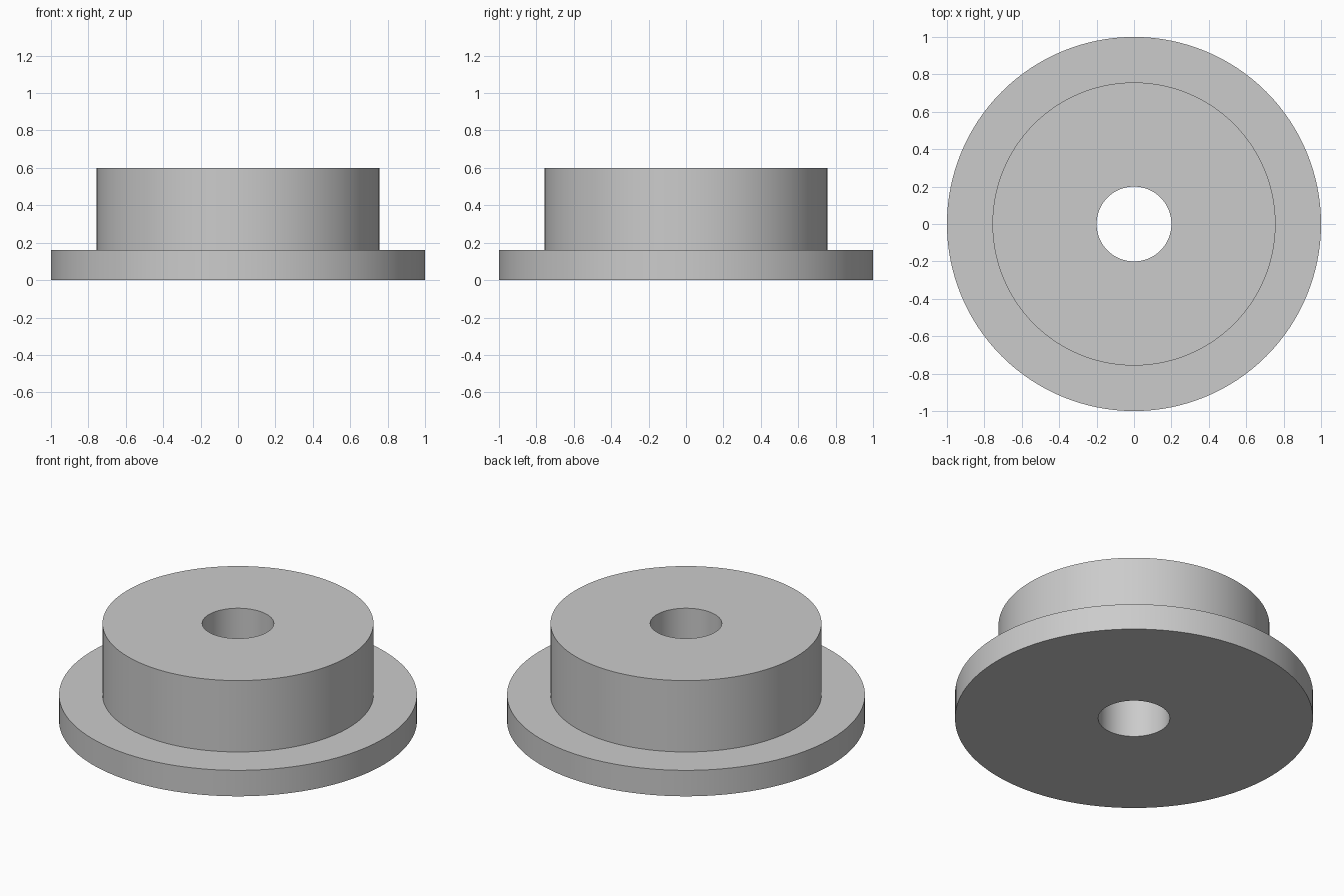
import bpy
import bmesh
import math

cube = bpy.data.objects.get("Cube")
if cube:
    bpy.data.objects.remove(cube, do_unlink=True)

SEGMENTS = 128
BORE, HUB, FLANGE = 0.2, 0.757, 1.0
FLANGE_TOP, HUB_TOP = 0.16, 0.6

# Plain grey material
grey = bpy.data.materials.new("plain grey")
grey.use_nodes = True
colour = (0.6, 0.6, 0.6, 1)
grey.diffuse_color = colour
grey.node_tree.nodes["Principled BSDF"].inputs["Base Color"].default_value = colour

# Closed cross-section (radius, height): flange, hub and through bore
profile = [(BORE, 0), (FLANGE, 0), (FLANGE, FLANGE_TOP),
           (HUB, FLANGE_TOP), (HUB, HUB_TOP), (BORE, HUB_TOP)]

# Spin the cross-section around the vertical axis
bm = bmesh.new()
verts = [bm.verts.new((r, 0, z)) for r, z in profile]
edges = [bm.edges.new((a, b)) for a, b in zip(verts, verts[1:] + verts[:1])]
bmesh.ops.spin(bm, geom=verts + edges, cent=(0, 0, 0), axis=(0, 0, 1),
               angle=math.tau, steps=SEGMENTS, use_merge=True)
bmesh.ops.remove_doubles(bm, verts=bm.verts, dist=0.0001)
bmesh.ops.recalc_face_normals(bm, faces=bm.faces)

mesh = bpy.data.meshes.new("flanged_bushing")
bm.to_mesh(mesh)
bm.free()
mesh.materials.append(grey)
bushing = bpy.data.objects.new("flanged_bushing", mesh)
bpy.context.collection.objects.link(bushing)

# Smooth round walls, crisp rims
bpy.ops.object.select_all(action="DESELECT")
bushing.select_set(True)
bpy.context.view_layer.objects.active = bushing
bpy.ops.object.shade_smooth_by_angle(angle=math.radians(30))
